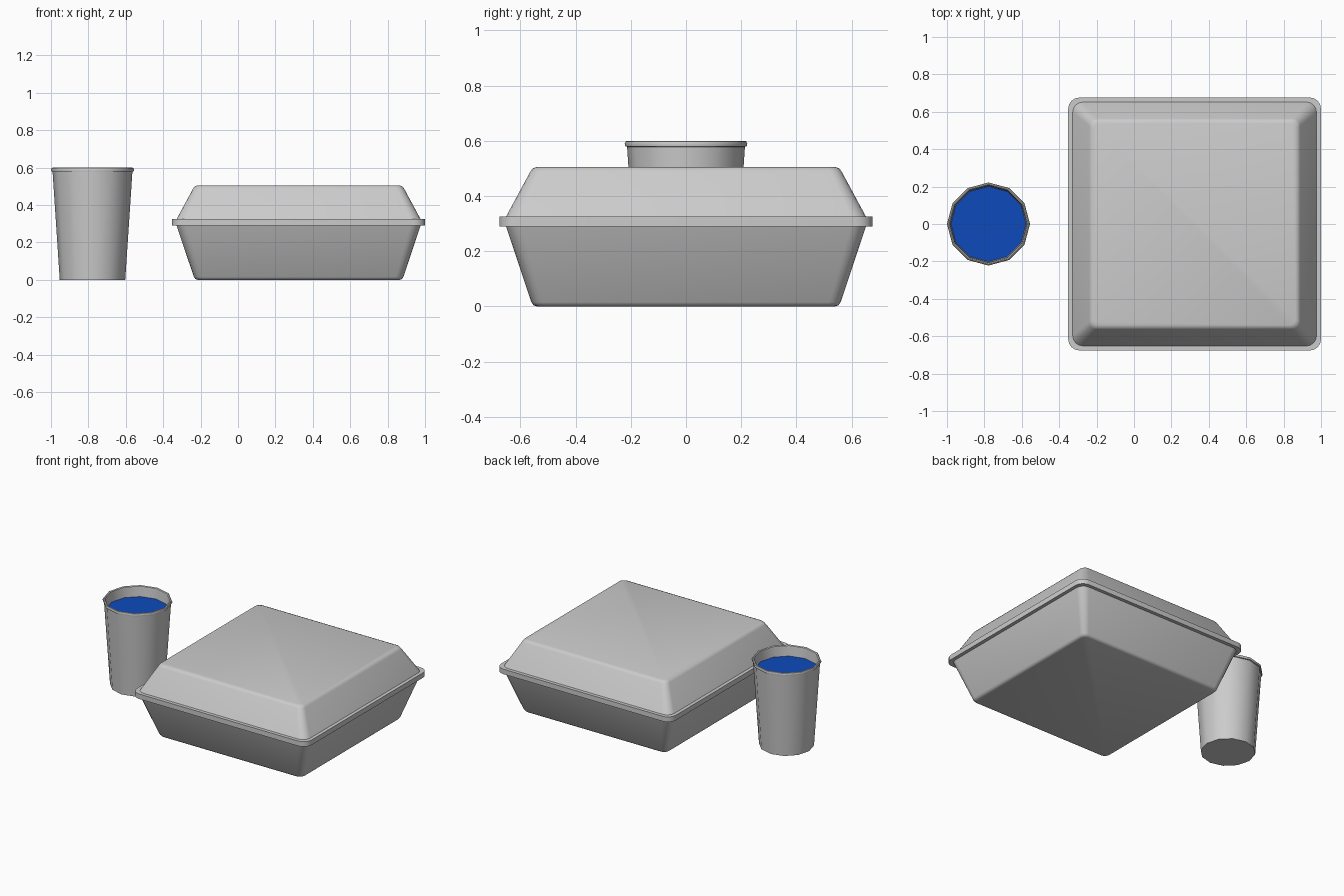
import bpy, bmesh
from math import sin, cos, pi, radians

if "Cube" in bpy.data.objects:
    bpy.data.objects.remove(bpy.data.objects["Cube"])


def rounded_square(half, radius, z, steps=4):
    pts = []
    for q in range(4):
        mid = pi / 4 + q * pi / 2
        sx, sy = (1 if cos(mid) > 0 else -1), (1 if sin(mid) > 0 else -1)
        for i in range(steps + 1):
            a = q * pi / 2 + i / steps * pi / 2
            pts.append((sx * (half - radius) + radius * cos(a),
                        sy * (half - radius) + radius * sin(a), z))
    return pts


def circle(radius, z, sides=12):
    return [(radius * cos(2 * pi * i / sides), radius * sin(2 * pi * i / sides), z)
            for i in range(sides)]


def loft(name, rings, x, cap_start=False, cap_end=False, angle=35):
    bm = bmesh.new()
    loops = [[bm.verts.new(p) for p in ring] for ring in rings]
    for a, b in zip(loops, loops[1:]):
        n = len(a)
        for i in range(n):
            j = (i + 1) % n
            bm.faces.new((a[i], a[j], b[j], b[i]))
    if cap_start:
        bm.faces.new(loops[0][::-1])
    if cap_end:
        bm.faces.new(loops[-1])
    mesh = bpy.data.meshes.new(name)
    bm.to_mesh(mesh)
    bm.free()
    obj = bpy.data.objects.new(name, mesh)
    obj.location.x = x
    bpy.context.collection.objects.link(obj)
    bpy.ops.object.select_all(action='DESELECT')
    obj.select_set(True)
    bpy.context.view_layer.objects.active = obj
    bpy.ops.object.shade_smooth_by_angle(angle=radians(angle))
    return obj


BOX_X, CUP_X = 0.324, -0.778

# Takeaway box: tapered base with flange, then the lid (half width, corner radius, z)
base = [(0.54, 0.03, 0), (0.552, 0.037, 0.004), (0.56, 0.04, 0.015),
        (0.652, 0.055, 0.29), (0.676, 0.06, 0.29), (0.676, 0.06, 0.325),
        (0.652, 0.055, 0.325)]
lid = [(0.652, 0.055, 0.325), (0.564, 0.04, 0.488), (0.555, 0.037, 0.5),
       (0.54, 0.03, 0.505)]
loft("box_base", [rounded_square(*r) for r in base], BOX_X, cap_start=True)
loft("box_lid", [rounded_square(*r) for r in lid], BOX_X, cap_end=True)

# Cup: outer wall, rolled lip, inner wall and floor (radius, z)
cup = [(0.175, 0), (0.2135, 0.578), (0.22, 0.58), (0.222, 0.589), (0.219, 0.597),
       (0.213, 0.6), (0.207, 0.595), (0.205, 0.58), (0.168, 0.012)]
loft("cup", [circle(*r) for r in cup], CUP_X, True, True, angle=40)

# Drink surface
drink = loft("drink", [circle(0.19, 0.51), circle(0.201, 0.525)], CUP_X, True, True)
blue = bpy.data.materials.new("drink_blue")
blue.diffuse_color = (0.004, 0.07, 0.5, 1)
blue.use_nodes = True
blue.node_tree.nodes["Principled BSDF"].inputs["Base Color"].default_value = blue.diffuse_color
drink.data.materials.append(blue)
